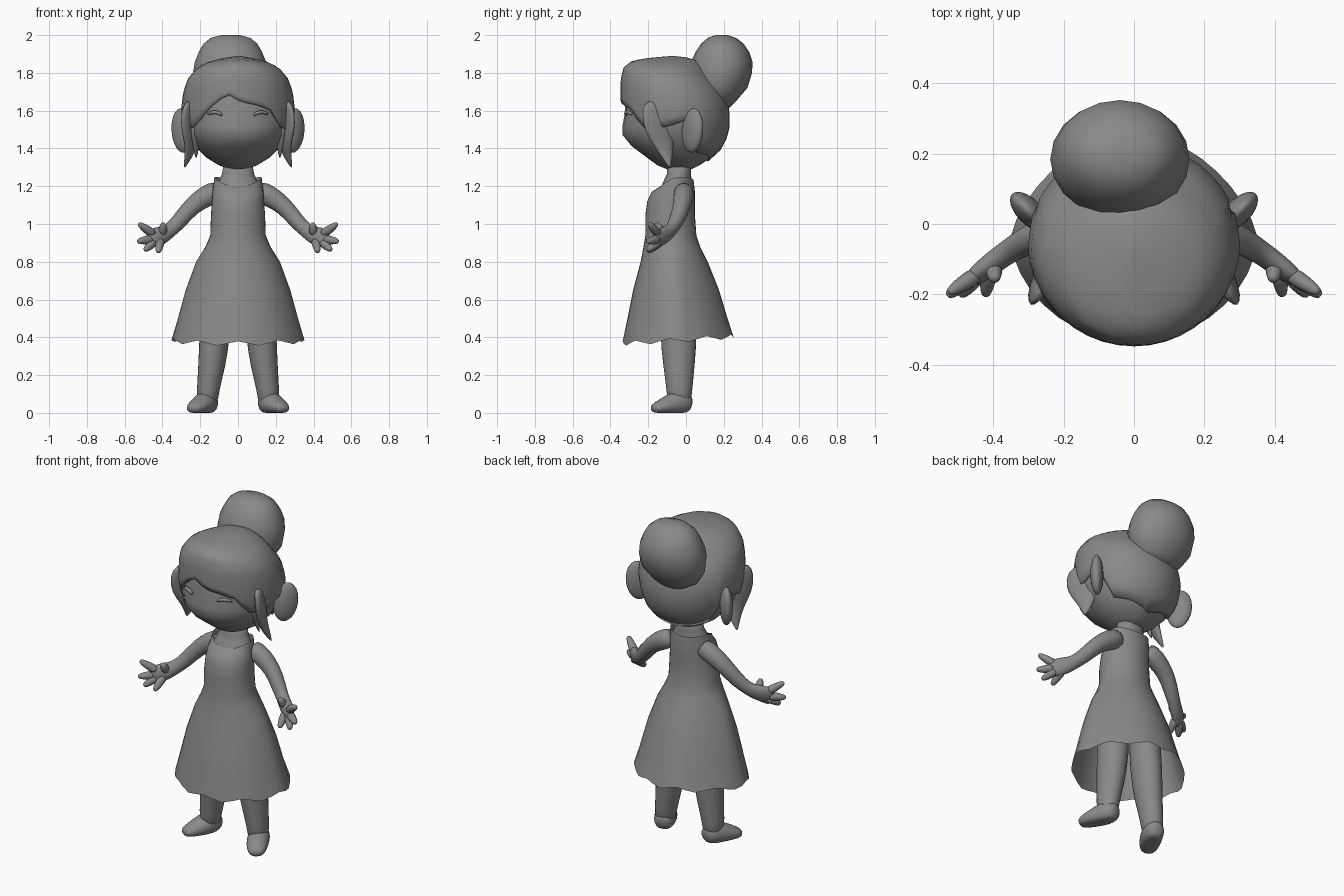
import bpy, bmesh, math
from mathutils import Vector

grey = bpy.data.materials.new("clay grey")
grey.diffuse_color = (0.25, 0.25, 0.25, 1)


def finish(name, bm, subsurf=0):
    bmesh.ops.recalc_face_normals(bm, faces=bm.faces)
    me = bpy.data.meshes.new(name)
    bm.to_mesh(me)
    bm.free()
    me.materials.append(grey)
    for p in me.polygons:
        p.use_smooth = True
    ob = bpy.data.objects.new(name, me)
    bpy.context.collection.objects.link(ob)
    if subsurf:
        ob.modifiers.new("smooth", 'SUBSURF').levels = subsurf
        ob.modifiers["smooth"].render_levels = subsurf
    return ob


def skin(name, rings, caps=(True, True), subsurf=0):
    """Join rings of points into one surface."""
    bm = bmesh.new()
    vs = [[bm.verts.new(p) for p in r] for r in rings]
    n = len(vs[0])
    for a, b in zip(vs, vs[1:]):
        for i in range(n):
            j = (i + 1) % n
            bm.faces.new((a[i], a[j], b[j], b[i]))
    for k, on in zip((0, -1), caps):
        if on:
            bm.faces.new(vs[k])
    return finish(name, bm, subsurf)


def oval(z, rx, front, back, n=28, lift=None, pinch=None):
    """Level oval; angle 0 is the front, +90 degrees is +x."""
    pts = []
    for i in range(n):
        a = 2 * math.pi * i / n
        pts.append((rx * math.sin(a) * (pinch(a) if pinch else 1),
                    (front + back) / 2 - (back - front) / 2 * math.cos(a),
                    z + (lift(a) if lift else 0)))
    return pts


def tube(name, path, ref, s=1, n=10, subsurf=1, floor=False):
    """Tube along (x, y, z, radius along ref, other radius)."""
    P = [Vector((p[0] * s, p[1], p[2])) for p in path]
    rings = []
    for i, c in enumerate(P):
        t = (P[min(i + 1, len(P) - 1)] - P[max(i - 1, 0)]).normalized()
        r = Vector((ref[0] * s, ref[1], ref[2]))
        u = (r - t * r.dot(t)).normalized()
        v = t.cross(u)
        ring = []
        for k in range(n):
            a = 2 * math.pi * k / n
            q = c + u * path[i][3] * math.cos(a) + v * path[i][4] * math.sin(a)
            if floor:
                q.z = max(q.z, 0)
            ring.append(q)
        rings.append(ring)
    return skin(name, rings, subsurf=subsurf)


def ball(name, loc, scale, turn=0, tilt=0, detail=3):
    bm = bmesh.new()
    bmesh.ops.create_icosphere(bm, subdivisions=detail, radius=1)
    ob = finish(name, bm)
    ob.location, ob.scale, ob.rotation_euler = loc, scale, (0, tilt, turn)
    return ob


def lookup(table, x):
    """Linear interpolation of table rows keyed by their first value."""
    for a, b in zip(table, table[1:]):
        if x <= b[0]:
            f = max(0, (x - a[0]) / (b[0] - a[0]))
            return [p + (q - p) * f for p, q in zip(a[1:], b[1:])]
    return list(table[-1][1:])


# Head
skin("head", [oval(*r) for r in [
    (1.29, .04, -.10, .03), (1.31, .10, -.15, .07), (1.35, .165, -.205, .13),
    (1.41, .225, -.285, .18), (1.47, .258, -.335, .20), (1.52, .272, -.336, .21),
    (1.58, .28, -.325, .21), (1.68, .27, -.32, .18), (1.76, .23, -.30, .10),
    (1.82, .15, -.25, .05)]])

# Hair cap: shell whose lower edge follows the hairline
hair_profile = [
    (1.32, .15, -.17, .10), (1.36, .20, -.22, .16), (1.42, .25, -.30, .205),
    (1.50, .285, -.34, .23), (1.60, .302, -.345, .232), (1.70, .29, -.348, .20),
    (1.77, .265, -.345, .14), (1.83, .215, -.33, .10), (1.865, .14, -.285, .06),
    (1.88, .07, -.19, .02), (1.89, .004, -.074, -.066)]
hairline = [
    (-180, 1.33), (-115, 1.38), (-106, 1.56), (-85, 1.52), (-60, 1.50), (-45, 1.55),
    (-30, 1.62), (-11, 1.69), (3, 1.645), (20, 1.63), (38, 1.60), (50, 1.52), (60, 1.50),
    (85, 1.52), (106, 1.56), (115, 1.38), (180, 1.33)]
N, ROWS = 40, 14
rings = []
for k in range(ROWS + 1):
    ring = []
    for i in range(N):
        deg = 360 * i / N
        low = lookup(hairline, deg if deg <= 180 else deg - 360)[0]
        z = 1.89 - (1.89 - low) * (k / ROWS) ** 1.6
        ring.append(oval(z, *lookup(hair_profile, z), n=N)[i])
    rings.append(ring)
hair = skin("hair_cap", rings, caps=(True, False))
shell = hair.modifiers.new("thickness", 'SOLIDIFY')
shell.thickness, shell.offset = .02, -1

# Bun, a little off centre and narrower at the top
bun = skin("hair_bun", [oval(*r, n=20) for r in [
    (1.615, .08, .14, .23), (1.65, .145, .07, .265), (1.72, .188, .03, .325),
    (1.80, .198, .018, .35), (1.86, .188, .028, .352), (1.91, .168, .05, .335),
    (1.955, .142, .08, .305), (1.985, .105, .115, .265), (2.0, .05, .155, .22)]])
bun.location.x = -.04

# Body under the dress, and neck
skin("neck", [oval(*r) for r in [
    (1.0, .11, -.17, .02), (1.14, .12, -.165, .03), (1.20, .115, -.13, .035),
    (1.235, .098, -.115, .03), (1.265, .085, -.10, .025), (1.36, .07, -.10, .03)]])


# Dress with a scalloped hem and a scooped neckline
def hem(a):
    return .012 * math.cos(9 * a) - .018 * math.cos(a)


def scoop(a):
    return .03 * math.sin(a) ** 2 - .018 * (1 + math.cos(a))


def taper(a):
    return 1 - (.07 if math.cos(a) > 0 else .2) * abs(math.cos(a))


rows = [(.385, .352, -.335, .255), (.50, .318, -.31, .22), (.65, .277, -.28, .175),
        (.80, .222, -.24, .115), (.88, .172, -.225, .075), (.94, .147, -.215, .055),
        (1.05, .143, -.215, .047), (1.12, .138, -.205, .047), (1.17, .135, -.182, .047),
        (1.235, .125, -.135, .04)]
skin("dress", [oval(*r, n=36, lift=hem if i == 0 else scoop if i == len(rows) - 1 else None,
                    pinch=taper if i < 4 else None)
               for i, r in enumerate(rows)], caps=(False, False))

# Paired parts
for s, side in ((1, "left"), (-1, "right")):
    ball("ear_" + side, (s * .297, .035, 1.495), (.07, .036, .118), turn=s * .8, tilt=s * .12)
    tube("eye_" + side, [(.084, -.318, 1.572, .006, .006), (.095, -.32, 1.587, .011, .011),
                         (.12, -.312, 1.593, .011, .011), (.145, -.298, 1.59, .011, .011),
                         (.162, -.283, 1.58, .006, .006)], (0, 1, 0), s, 8)
    # Locks hanging beside the cheeks
    tube("hair_lock_" + side, [
        (.235, -.14, 1.66, .09, .025), (.25, -.14, 1.58, .115, .03),
        (.252, -.135, 1.50, .098, .03), (.245, -.12, 1.43, .065, .028),
        (.26, -.10, 1.36, .035, .02), (.286, -.085, 1.295, .004, .004)],
        (-.5, 1, 0), s, 10)
    tube("small_lock_" + side, [
        (.225, -.17, 1.56, .06, .025), (.22, -.15, 1.46, .045, .022),
        (.222, -.11, 1.34, .004, .004)], (-.5, 1, 0), s, 8)
    # Arm and palm
    tube("arm_" + side, [
        (.09, -.01, 1.185, .058, .06), (.17, -.012, 1.148, .056, .06),
        (.25, -.022, 1.092, .048, .048), (.31, -.05, 1.015, .042, .044),
        (.36, -.08, .965, .034, .038), (.40, -.11, .942, .034, .05),
        (.445, -.145, .925, .028, .056), (.478, -.168, .915, .016, .04)],
        (0, 1, 0), s, 12)
    # Fingers run from the palm to their tips
    for k, (a, b) in enumerate([
            ((.40, -.12, .945), (.395, -.16, 1.005)), ((.44, -.14, .94), (.527, -.195, 1.003)),
            ((.45, -.145, .92), (.532, -.205, .908)), ((.44, -.14, .91), (.494, -.205, .86)),
            ((.41, -.12, .92), (.422, -.205, .85))]):
        A, B = Vector(a), Vector(b)
        tube(f"finger_{k}_{side}", [(*A.lerp(B, f), r, r) for f, r in
                                    ((0, .03), (.5, .025), (.88, .018), (1, .009))],
             (0.3, 1, 0.2), s, 8)
    # Leg and outward-pointing foot
    tube("leg_" + side, [
        (.10, -.04, .78, .085, .10), (.122, -.04, .42, .085, .102),
        (.138, -.037, .25, .074, .086), (.16, -.035, .12, .06, .069),
        (.163, -.035, .03, .058, .065)], (1, 0, 0), s, 14)
    tube("foot_" + side, [
        (.145, .03, .045, .03, .03), (.15, .01, .05, .052, .058),
        (.167, -.04, .055, .066, .074), (.202, -.105, .038, .062, .05),
        (.23, -.15, .027, .052, .034), (.245, -.18, .02, .03, .02)],
        (1, .6, 0), s, 14, floor=True)
